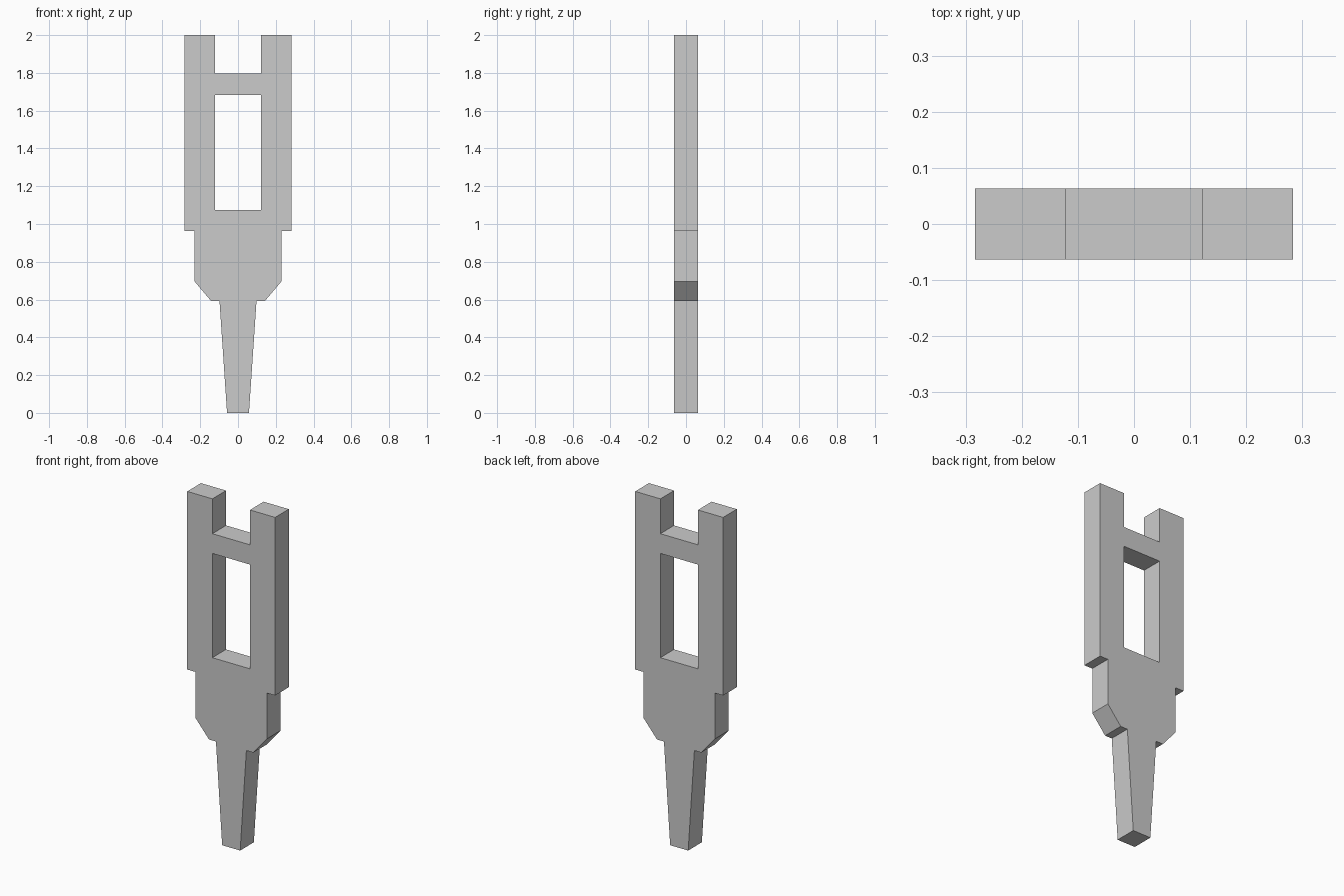
import bpy, bmesh

if "Cube" in bpy.data.objects:
    bpy.data.objects.remove(bpy.data.objects["Cube"])

HALF_DEPTH = 0.063

# Right half of the plate outline (x, z); the window opens onto the centre line
half_outline = [
    (0, 0), (0.058, 0), (0.098, 0.593),                  # tapered tang
    (0.143, 0.593), (0.23, 0.696), (0.23, 0.963),        # chamfered shoulder
    (0.283, 0.963), (0.283, 2.0), (0.121, 2.0),          # prong
    (0.121, 1.797), (0, 1.797), (0, 1.682),              # crossbar
    (0.121, 1.682), (0.121, 1.075), (0, 1.075),          # window
]

# Extrude the half profile through the depth
bm = bmesh.new()
face = bm.faces.new([bm.verts.new((x, -HALF_DEPTH, z)) for x, z in half_outline])
extruded = bmesh.ops.extrude_face_region(bm, geom=[face], use_keep_orig=True)
new_verts = [g for g in extruded["geom"] if isinstance(g, bmesh.types.BMVert)]
bmesh.ops.translate(bm, verts=new_verts, vec=(0, 2 * HALF_DEPTH, 0))
bmesh.ops.recalc_face_normals(bm, faces=bm.faces[:])

# Open the centre-line walls so the mirrored halves join into one solid
centre = [f for f in bm.faces if all(abs(v.co.x) < 1e-5 for v in f.verts)]
bmesh.ops.delete(bm, geom=centre, context='FACES')

mesh = bpy.data.meshes.new("forked_plate")
bm.to_mesh(mesh)
bm.free()
plate = bpy.data.objects.new("forked_plate", mesh)
bpy.context.collection.objects.link(plate)

# Mirror across x = 0
mirror = plate.modifiers.new("mirror_halves", 'MIRROR')
mirror.use_axis = (True, False, False)
mirror.use_clip = True
